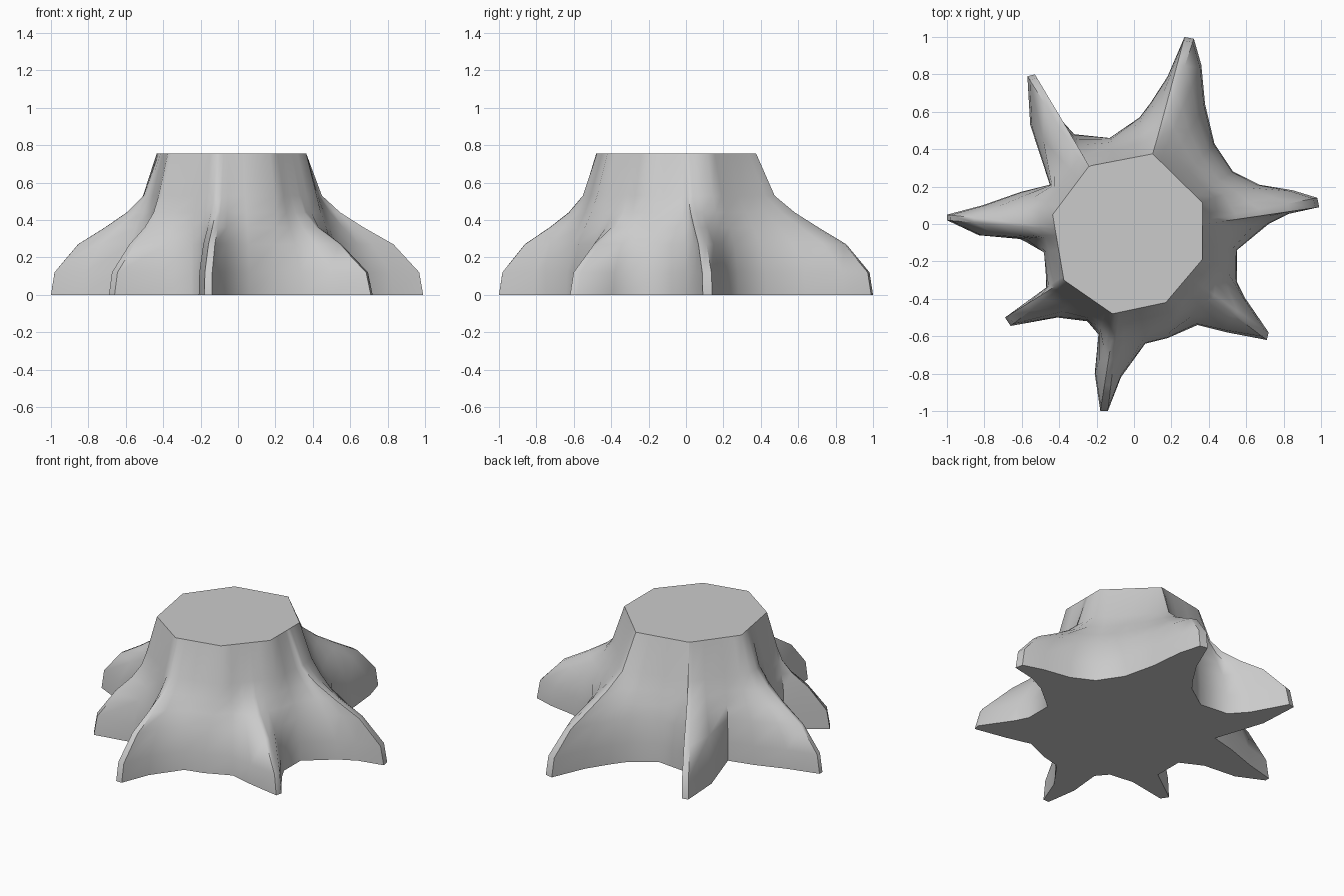
import bpy, bmesh, math
from mathutils import Vector

cube = bpy.data.objects.get("Cube")
if cube:
    bpy.data.objects.remove(cube, do_unlink=True)

wood = bpy.data.materials.new("stump_grey")
wood.use_nodes = True
grey = (0.6, 0.6, 0.6, 1)
wood.diffuse_color = grey
wood.node_tree.nodes["Principled BSDF"].inputs["Base Color"].default_value = grey

CENTRE = Vector((-.03, -.06))

# Ground outline of each root, anticlockwise, with how steeply it drops from the trunk
ROOTS = [
    (1.0, [(.55, -.14), (.72, 0), (.83, .055), (.99, .09), (.98, .14), (.85, .18), (.67, .21), (.53, .28)]),
    (0.9, [(.43, .43), (.38, .64), (.36, .85), (.32, .99), (.27, 1), (.18, .79), (.09, .65), (.03, .57)]),
    (1.2, [(-.13, .46), (-.32, .48), (-.41, .58), (-.53, .8), (-.57, .79), (-.555, .53)]),
    (1.0, [(-.45, .21), (-.61, .17), (-.81, .1), (-1, .05), (-1, .02), (-.83, -.06), (-.61, -.08)]),
    (1.8, [(-.47, -.15), (-.47, -.34), (-.69, -.5), (-.66, -.545), (-.41, -.5), (-.25, -.52)]),
    (1.1, [(-.19, -.59), (-.21, -.8), (-.18, -1), (-.14, -1), (-.07, -.82), (.06, -.64), (.18, -.61)]),
    (1.8, [(.34, -.54), (.5, -.58), (.71, -.62), (.72, -.58), (.59, -.39), (.55, -.31)]),
]

# Corners of the cut top
TOP = [Vector(p) for p in ((.365, -.19), (.365, .115), (.1, .375), (-.24, .31),
                           (-.435, .05), (-.375, -.3), (-.115, -.48), (.17, -.42))]

# Height, trunk scale and root reach of each ring
RINGS = [(0, 1.25, 1), (.12, 1.25, .96), (.27, 1.24, .7), (.36, 1.22, .41),
         (.44, 1.18, .2), (.53, 1.14, .05), (.755, 1, 0)]


def cross(a, b):
    return a.x * b.y - a.y * b.x


def on_top_edge(point):
    """Where the ray from the centre to the point meets the cut top's edge."""
    ray = (point - CENTRE).normalized()
    for a, b in zip(TOP, TOP[1:] + TOP[:1]):
        if cross(a - CENTRE, ray) >= 0 and cross(ray, b - CENTRE) > 0:
            return CENTRE + ray * (cross(a - CENTRE, b - a) / cross(ray, b - a))
    return CENTRE + ray * .4


columns = [(Vector(p), drop) for drop, outline in ROOTS for p in outline]
rim = [on_top_edge(p) for p, drop in columns]
for corner in TOP:
    nearest = min(range(len(rim)), key=lambda i: (rim[i] - corner).length)
    rim[nearest] = corner.copy()

# Stump: rings stacked from the root outline up to the cut top
bm = bmesh.new()
rings = []
for z, scale, reach in RINGS:
    ring = []
    for (base, drop), top in zip(columns, rim):
        trunk = CENTRE + (top - CENTRE) * scale
        p = trunk.lerp(base, reach ** drop)
        ring.append(bm.verts.new((p.x, p.y, z)))
    rings.append(ring)
count = len(columns)
for low, high in zip(rings, rings[1:]):
    for i in range(count):
        j = (i + 1) % count
        bm.faces.new((low[i], low[j], high[j], high[i]))
bm.faces.new(rings[-1])
bm.faces.new(rings[0][::-1])
bmesh.ops.recalc_face_normals(bm, faces=bm.faces)

mesh = bpy.data.meshes.new("tree_stump")
bm.to_mesh(mesh)
bm.free()
mesh.materials.append(wood)
stump = bpy.data.objects.new("tree_stump", mesh)
bpy.context.collection.objects.link(stump)
bpy.ops.object.select_all(action='DESELECT')
stump.select_set(True)
bpy.context.view_layer.objects.active = stump
bpy.ops.object.shade_smooth_by_angle(angle=math.radians(50))
